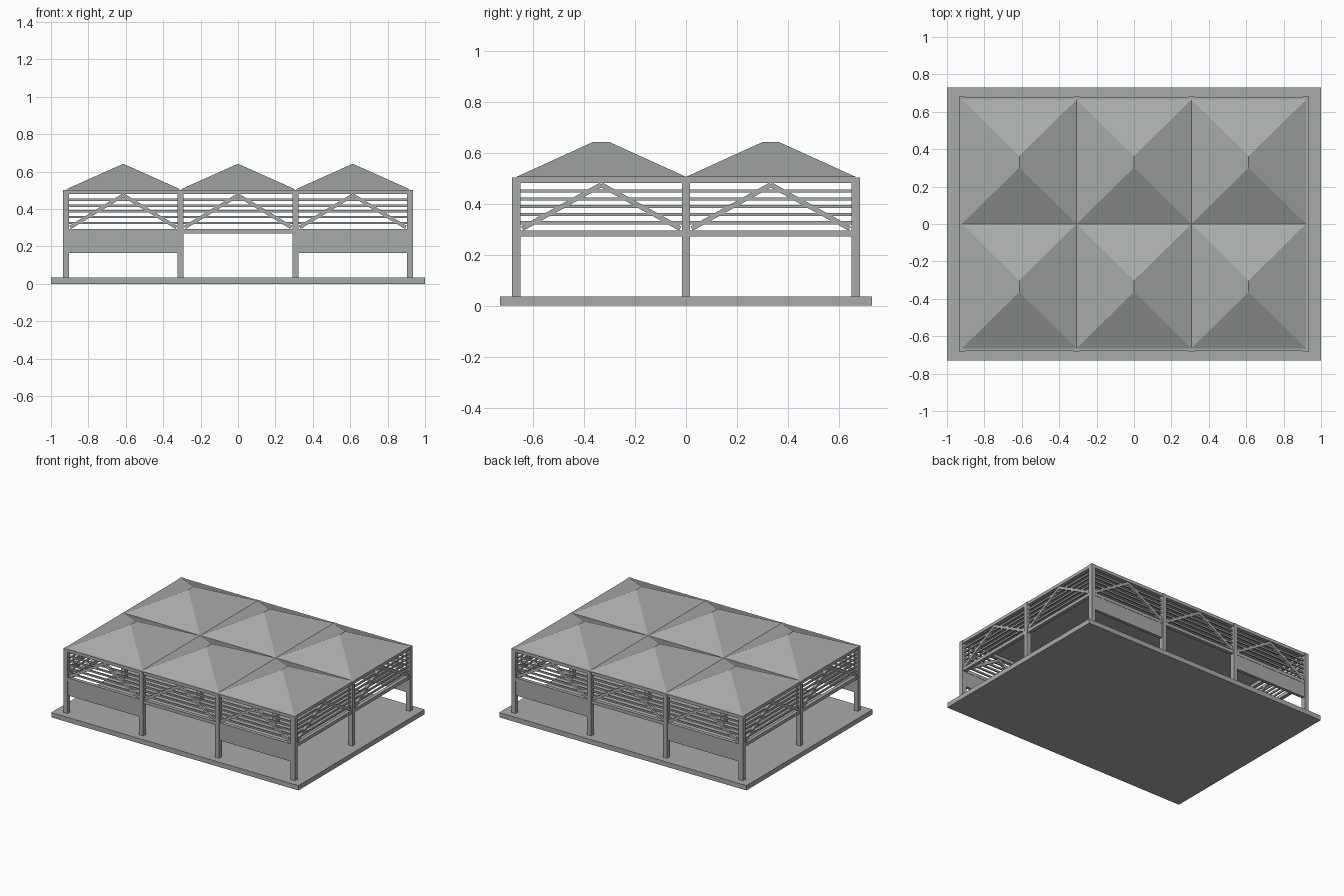
import bpy, bmesh
from mathutils import Vector, Matrix

if "Cube" in bpy.data.objects:
    bpy.data.objects.remove(bpy.data.objects["Cube"])

grey = bpy.data.materials.new("concrete grey")
grey.diffuse_color = (0.39, 0.41, 0.385, 1)
grey.use_nodes = True
grey.node_tree.nodes["Principled BSDF"].inputs["Base Color"].default_value = grey.diffuse_color

XS = [-0.92, -0.307, 0.307, 0.92]   # column lines across the width
YS = [-0.665, 0.0, 0.665]           # column lines across the depth
COL = 0.033                         # column thickness
FLOOR, EAVE, PEAK = 0.035, 0.505, 0.642


def finish(name, bm):
    mesh = bpy.data.meshes.new(name)
    bmesh.ops.recalc_face_normals(bm, faces=bm.faces)
    bm.to_mesh(mesh)
    bm.free()
    mesh.materials.append(grey)
    obj = bpy.data.objects.new(name, mesh)
    bpy.context.collection.objects.link(obj)


def box(bm, lo, hi):
    lo, hi = Vector(lo), Vector(hi)
    size = hi - lo
    m = Matrix.Translation((lo + hi) / 2) @ Matrix.Diagonal((*size, 1))
    bmesh.ops.create_cube(bm, size=1, matrix=m)


def strut(bm, a, b, width, depth):
    """Square bar from a to b, its depth lying across the wall."""
    a, b = Vector(a), Vector(b)
    d = (b - a).normalized()
    side = d.cross(Vector((0, 0, 1))).normalized()
    rot = Matrix((d, side, d.cross(side))).transposed().to_4x4()
    m = Matrix.Translation((a + b) / 2) @ rot
    m = m @ Matrix.Diagonal(((b - a).length, depth, width, 1))
    bmesh.ops.create_cube(bm, size=1, matrix=m)


# Floor slab
bm = bmesh.new()
box(bm, (-1, -0.73, 0), (1, 0.73, FLOOR))
finish("floor_slab", bm)

# Columns
bm = bmesh.new()
for x in XS:
    for y in YS:
        box(bm, (x - COL / 2, y - COL / 2, FLOOR), (x + COL / 2, y + COL / 2, EAVE - 0.002))
finish("columns", bm)

# Outer wall bays: (start, end) points in plan
bays = [((XS[i], y), (XS[i + 1], y)) for y in (YS[0], YS[2]) for i in range(3)]
bays += [((x, YS[j]), (x, YS[j + 1])) for x in (XS[0], XS[3]) for j in range(2)]

beams, slats, braces = bmesh.new(), bmesh.new(), bmesh.new()
for p, q in bays:
    p, q = Vector((*p, 0)), Vector((*q, 0))
    d = (q - p).normalized()
    across = Vector((d.y, d.x, 0))
    p, q = p + d * COL / 2, q - d * COL / 2

    def rail(bm, z0, z1, depth):
        half = across * depth / 2
        box(bm, p - half + Vector((0, 0, z0)), q + half + Vector((0, 0, z1)))

    # Eave beam and lower beam
    rail(beams, 0.480, EAVE - 0.002, 0.026)
    rail(beams, 0.270, 0.294, 0.026)
    # Horizontal louvre slats
    for z in (0.325, 0.357, 0.388, 0.418, 0.449):
        rail(slats, z - 0.006, z + 0.006, 0.010)
    # Inverted V bracing
    apex = (p + q) / 2 + Vector((0, 0, 0.474))
    for end, s in ((p, 1), (q, -1)):
        strut(braces, end + d * s * 0.006 + Vector((0, 0, 0.302)), apex, 0.019, 0.02)
finish("beams", beams)
finish("louvre_slats", slats)
finish("v_braces", braces)

# Solid wall panels hanging in the end bays, front and back
bm = bmesh.new()
for y in (YS[0], YS[2]):
    for a, b in ((XS[0], XS[1]), (XS[2], XS[3])):
        box(bm, (a + COL / 2, y - 0.011, 0.165), (b - COL / 2, y + 0.011, 0.272))
finish("wall_panels", bm)

# Hipped roof modules with a short ridge running front to back
bm = bmesh.new()
for i in range(3):
    for j in range(2):
        x0, x1, y0, y1 = XS[i], XS[i + 1], YS[j], YS[j + 1]
        cx, cy = (x0 + x1) / 2, (y0 + y1) / 2
        a, b, c, e = [bm.verts.new((x, y, EAVE)) for x, y in
                      ((x0, y0), (x1, y0), (x1, y1), (x0, y1))]
        r0 = bm.verts.new((cx, cy - 0.031, PEAK))
        r1 = bm.verts.new((cx, cy + 0.031, PEAK))
        for f in ((a, b, r0), (b, c, r1, r0), (c, e, r1), (e, a, r0, r1), (e, c, b, a)):
            bm.faces.new(f)
finish("hipped_roof", bm)
